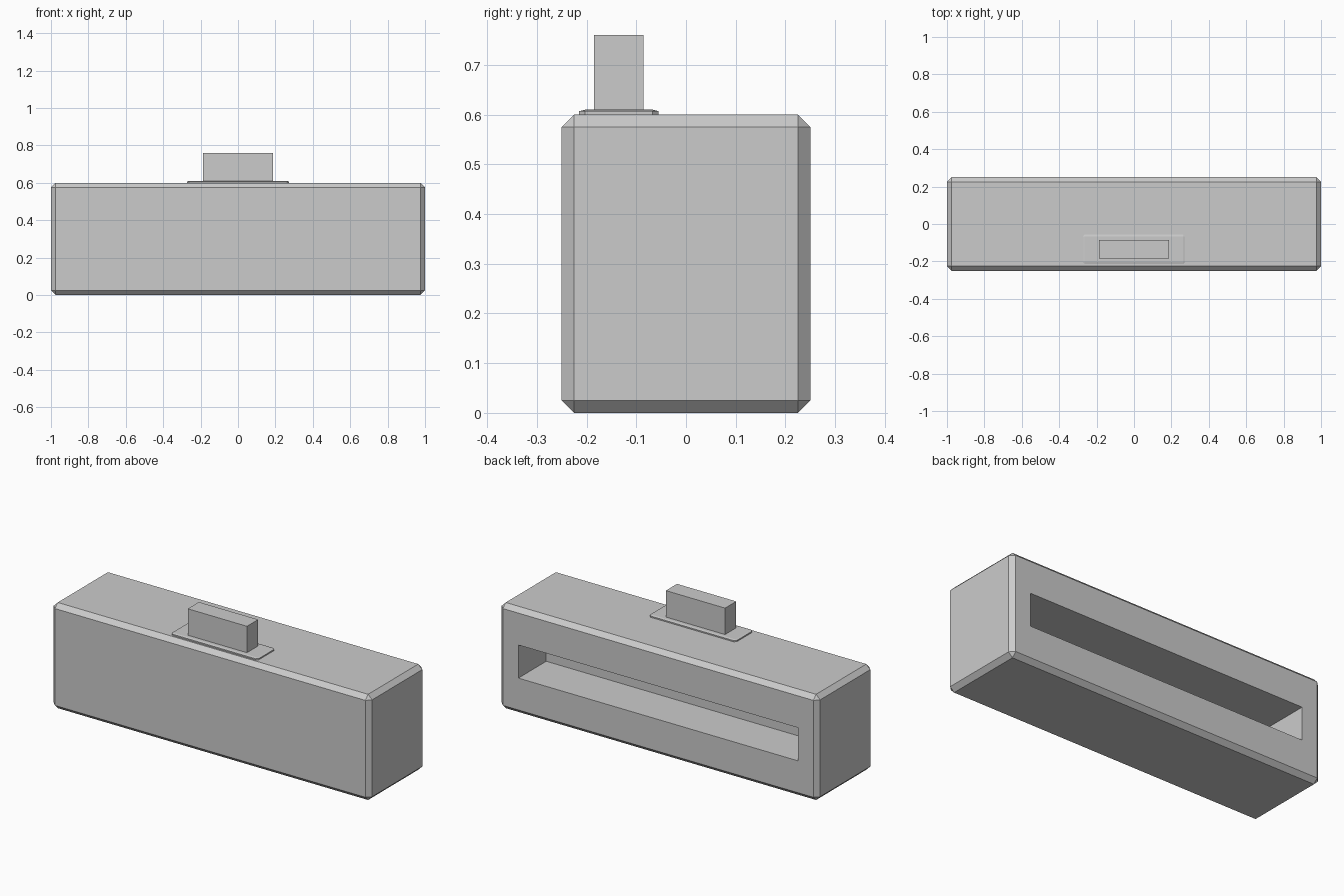
import bpy
import bmesh
from math import copysign

default = bpy.data.objects.get("Cube")
if default:
    bpy.data.objects.remove(default, do_unlink=True)

GREY = (0.6, 0.6, 0.6, 1.0)
grey = bpy.data.materials.new("plain grey")
grey.use_nodes = True
grey.diffuse_color = GREY
grey.node_tree.nodes["Principled BSDF"].inputs["Base Color"].default_value = GREY


def box(size, centre, chamfer=0.0, flatten=1.0):
    """Chamfered box; flatten squashes the height, and its chamfer with it."""
    bm = bmesh.new()
    bmesh.ops.create_cube(bm, size=1)
    bmesh.ops.scale(bm, vec=(size[0], size[1], size[2] / flatten), verts=bm.verts)
    if chamfer:
        bmesh.ops.bevel(bm, geom=bm.edges[:], offset=chamfer, segments=1,
                        profile=0.5, affect='EDGES')
    bmesh.ops.scale(bm, vec=(1, 1, flatten), verts=bm.verts)
    bmesh.ops.translate(bm, vec=centre, verts=bm.verts)
    return bm


def add_object(name, bm):
    bmesh.ops.recalc_face_normals(bm, faces=bm.faces[:])
    mesh = bpy.data.meshes.new(name)
    bm.to_mesh(mesh)
    bm.free()
    mesh.materials.append(grey)
    obj = bpy.data.objects.new(name, mesh)
    bpy.context.collection.objects.link(obj)
    return obj


# Main housing with chamfered edges
body = box((2, 0.5, 0.6), (0, 0, 0.3), chamfer=0.025)

# Long slot recessed into the back
body.normal_update()
back = max(body.faces, key=lambda f: f.calc_center_median().y)
bmesh.ops.inset_individual(body, faces=[back], thickness=0.1)
for v in back.verts:
    v.co.x = copysign(0.878, v.co.x)
    v.co.z = 0.3 + copysign(0.094, v.co.z - 0.3)
pushed = bmesh.ops.extrude_discrete_faces(body, faces=[back])["faces"][0]
bmesh.ops.translate(body, vec=(0, -0.25, 0), verts=pushed.verts[:])
add_object("body", body)

# Thin base plate and upright block on top
add_object("top_plate", box((0.546, 0.16, 0.02), (0, -0.135, 0.6),
                            chamfer=0.012, flatten=0.25))
add_object("top_block", box((0.372, 0.1, 0.16), (0, -0.135, 0.68)))
